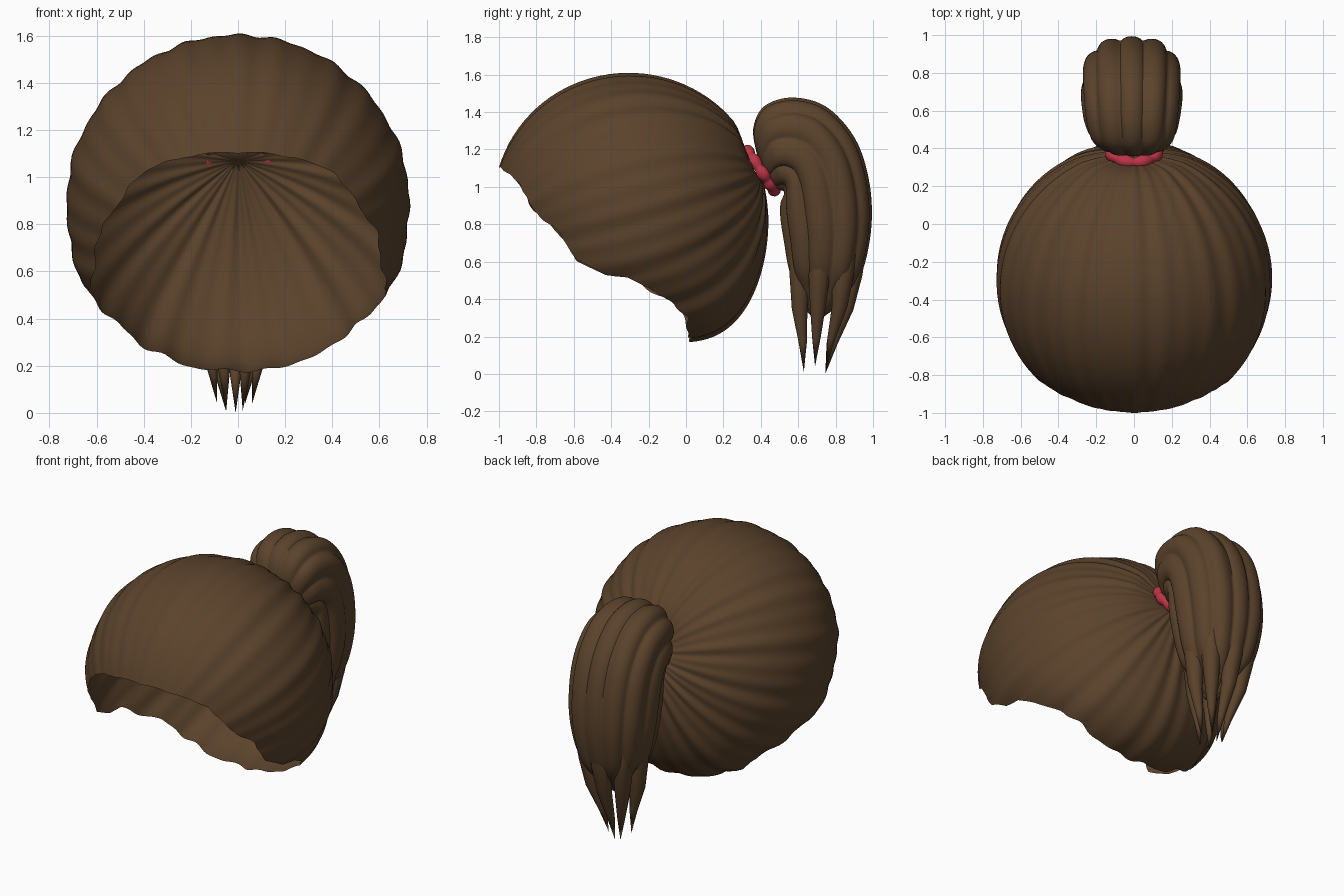
import bpy, bmesh, math
from mathutils import Vector
from math import sin, cos, pi

if "Cube" in bpy.data.objects:
    bpy.data.objects.remove(bpy.data.objects["Cube"])


def material(name, rgb):
    m = bpy.data.materials.new(name)
    m.diffuse_color = (*rgb, 1)
    m.use_nodes = True
    m.node_tree.nodes["Principled BSDF"].inputs["Base Color"].default_value = m.diffuse_color
    return m


brown = material("brown hair", (0.105, 0.056, 0.025))
red = material("red band", (0.5, 0.035, 0.06))


def loft(name, rings, mat, start=None, end=None, wrap=False):
    """Skin a list of closed rings; optional end points close the tube."""
    bm = bmesh.new()
    rows = [[bm.verts.new(p) for p in r] for r in rings]
    n = len(rows[0])
    for a, b in list(zip(rows, rows[1:])) + ([(rows[-1], rows[0])] if wrap else []):
        for i in range(n):
            j = (i + 1) % n
            bm.faces.new((a[i], a[j], b[j], b[i]))
    for tip, row in ((start, rows[0]), (end, rows[-1])):
        if tip is not None:
            v = bm.verts.new(tip)
            for i in range(n):
                bm.faces.new((v, row[i], row[(i + 1) % n]))
    bmesh.ops.recalc_face_normals(bm, faces=bm.faces)
    me = bpy.data.meshes.new(name)
    bm.to_mesh(me)
    bm.free()
    me.materials.append(mat)
    ob = bpy.data.objects.new(name, me)
    bpy.context.collection.objects.link(ob)
    bpy.ops.object.select_all(action='DESELECT')
    bpy.context.view_layer.objects.active = ob
    ob.select_set(True)
    bpy.ops.object.shade_smooth_by_angle(angle=math.radians(50))
    return ob


def interp(table, t):
    """Piecewise linear lookup in rows of (key, values...)."""
    for a, b in zip(table, table[1:]):
        if t <= b[0]:
            f = (t - a[0]) / (b[0] - a[0])
            return [p + (q - p) * f for p, q in zip(a[1:], b[1:])]
    return list(table[-1][1:])


def spline(rows, t):
    """Catmull-Rom sample of rows of numbers, t in row units."""
    i = min(int(t), len(rows) - 2)
    f = t - i
    p0, p1, p2, p3 = (rows[min(max(i + k, 0), len(rows) - 1)] for k in (-1, 0, 1, 2))
    return [0.5 * (2 * b + (c - a) * f + (2 * a - 5 * b + 4 * c - d) * f * f
                   + (3 * b - a - 3 * c + d) * f ** 3) for a, b, c, d in zip(p0, p1, p2, p3)]


# --- Hair cap: pleated shell swept from the gathering point to the hairline
centre = Vector((0, -0.28, 0.88))
pole = Vector((0, 0.70, 0.20)).normalized()
side = Vector((1, 0, 0))
up = side.cross(pole)

hairline = [(0, -1, 1.1), (0.2, -0.975, 1.085), (0.41, -0.885, 1.01), (0.51, -0.81, 0.87),
            (0.585, -0.67, 0.75), (0.60, -0.58, 0.61), (0.62, -0.42, 0.53),
            (0.625, -0.3, 0.52), (0.56, -0.15, 0.43), (0.5, -0.06, 0.38),
            (0.42, 0.0, 0.3), (0.3, 0.01, 0.235), (0.17, 0.02, 0.19), (0, 0.03, 0.18)]
rim = []
for p in hairline:
    d = Vector(p) - centre
    rim.append((math.atan2(d.dot(side), d.dot(up)), d.angle(pole), d.length))
rim.sort()

N, M = 240, 40
rings = []
for k in range(1, M + 1):
    s = k / M
    ring = []
    for i in range(N):
        phi = 2 * pi * i / N
        end, rad = interp(rim, min(phi, 2 * pi - phi))
        back = (1 - cos(phi)) / 2            # 0 at the brow, 1 at the nape
        end += min(1, back * 2) * (0.010 * sin(19 * phi) + 0.006 * sin(31 * phi + 1))
        th = end * s
        # strands fan out from the pole with uneven pleats
        pleat = (sin(33 * phi + 0.8 * sin(3 * phi + 1)) * 0.5
                 + sin(20 * phi + 2 + sin(2 * phi)) * 0.5)
        amp = 0.0075 * min(1, s * 4) * (1 - 0.8 * (1 - back) * s ** 5)
        r = 0.707 + (rad - 0.707) * s ** 2 + amp * pleat
        r += 0.011 * sin(phi) ** 2 * sin(th) ** 2
        # fuller nape and brow, and a dip under the top of the band
        r += (0.06 * back ** 5 + 0.01 * (1 - back) ** 5) * sin(pi * s ** 2.6)
        r -= 0.07 * max(0, 1 - th / 0.42) * (1 - back) ** 1.5
        d = pole * cos(th) + (side * sin(phi) + up * cos(phi)) * sin(th)
        ring.append(centre + d * r)
    rings.append(ring)
loft("hair_cap", rings, brown, start=centre + pole * 0.68)

# --- Hair band: beaded ring around the gathering point
axis = Vector((0, 0.82, 0.57)).normalized()
tilt = side.cross(axis)
mid = Vector((0, 0.400, 1.088))
rings = []
for i in range(100):
    a = 2 * pi * i / 100
    out = side * cos(a) + tilt * sin(a)
    r = 0.024 + 0.012 * abs(cos(5 * (a + 0.17 * cos(a))))
    rings.append([mid + out * (0.13 + r * cos(b)) + axis * r * sin(b)
                  for b in (2 * pi * j / 12 for j in range(12))])
loft("hair_band", rings, red, wrap=True)

# --- Ponytail: lobed bundle; rows are inner y, z, outer y, z, half width
tail = [(0.45, 0.99, 0.38, 1.17, 0.105), (0.49, 0.98, 0.36, 1.31, 0.17),
        (0.515, 0.98, 0.42, 1.43, 0.225), (0.525, 0.97, 0.57, 1.475, 0.25),
        (0.52, 0.95, 0.75, 1.425, 0.262), (0.505, 0.91, 0.90, 1.26, 0.267),
        (0.505, 0.83, 0.975, 1.04, 0.265), (0.525, 0.70, 0.99, 0.80, 0.25),
        (0.55, 0.56, 0.945, 0.56, 0.205), (0.60, 0.44, 0.86, 0.42, 0.12),
        (0.65, 0.33, 0.77, 0.33, 0.045)]


def tail_point(t, a, lobes=True):
    iy, iz, oy, oz, w = spline(tail, t)
    c = Vector((-0.012 * min(1, t / 3), (iy + oy) / 2, (iz + oz) / 2))
    h = Vector((0, (oy - iy) / 2, (oz - iz) / 2))
    # slightly boxy section with rounded strands and creased grooves
    ca, sa = cos(a), sin(a)
    k = (abs(ca) ** 2.6 + abs(sa) ** 2.6) ** (-1 / 2.6)
    if lobes:
        k *= 0.90 + 0.11 * abs(sin(5.5 * a + 0.35 * sin(2 * a) + pi / 2)) ** 0.7
    return c + h * (ca * k) + side * (w * sa * k)


T = len(tail) - 1
rings = [[tail_point(T * k / 60, 2 * pi * i / 132) for i in range(132)] for k in range(61)]
loft("ponytail", rings, brown, start=(0, 0.41, 1.08), end=(-0.01, 0.70, 0.28))

# --- Pointed strand ends hanging below the bundle
tips = [(-0.01, 0.745, 0.0), (0.03, 0.75, 0.04), (0.06, 0.69, 0.04), (0.02, 0.63, 0.01),
        (-0.05, 0.63, 0.01), (-0.09, 0.69, 0.045), (-0.05, 0.745, 0.005)]
for n, tip in enumerate(tips):
    a = 2 * pi * n / len(tips)
    tip = Vector(tip)
    path = [tail_point(t, a, False).lerp(tail_point(t, a + pi, False), 0.12)
            for t in (7.1, 7.6, 8.2)]
    path += [path[-1].lerp(tip, f) for f in (0.35, 0.7)]
    path[3] += (path[3] - Vector((-0.01, 0.70, path[3].z))) * 0.12
    rings = []
    for p, r in zip(path, (0.012, 0.045, 0.06, 0.044, 0.023)):
        rings.append([p + Vector((cos(b) * r, sin(b) * r, 0))
                      for b in (2 * pi * j / 10 for j in range(10))])
    loft(f"strand_end_{n + 1}", rings, brown, start=path[0] + Vector((0, 0, 0.03)), end=tip)
